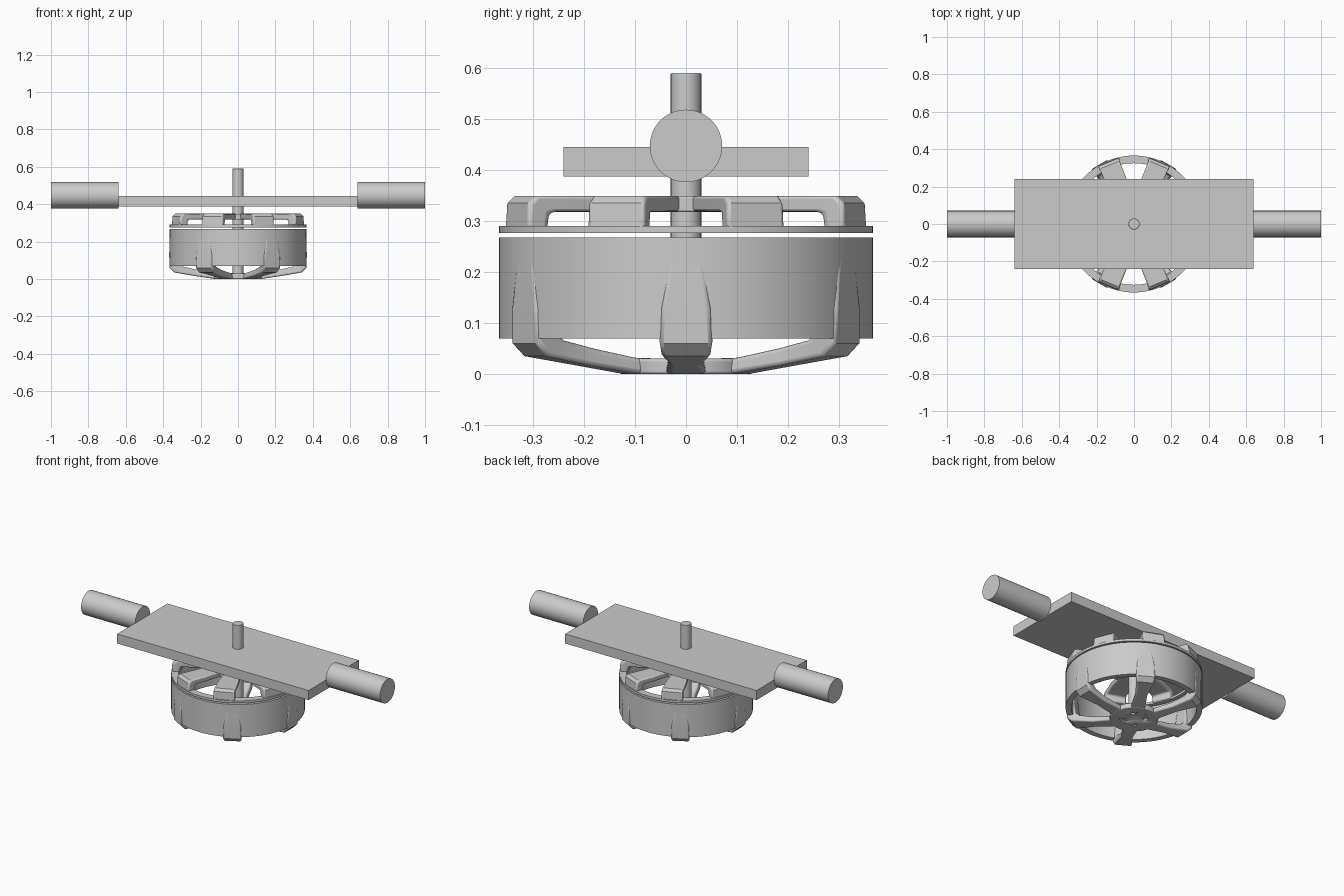
import bpy, bmesh, math
from math import sin, cos, pi, radians
from mathutils import Matrix

if "Cube" in bpy.data.objects:
    bpy.data.objects.remove(bpy.data.objects["Cube"])


def finish(bm, name, bevel=0.0, angle=35):
    bmesh.ops.recalc_face_normals(bm, faces=bm.faces)
    me = bpy.data.meshes.new(name)
    bm.to_mesh(me)
    bm.free()
    ob = bpy.data.objects.new(name, me)
    bpy.context.collection.objects.link(ob)
    bpy.ops.object.select_all(action='DESELECT')
    ob.select_set(True)
    bpy.context.view_layer.objects.active = ob
    bpy.ops.object.shade_smooth_by_angle(angle=radians(angle))
    if bevel:
        m = ob.modifiers.new("bevel", 'BEVEL')
        m.width = bevel
        m.segments = 3
        m.limit_method = 'ANGLE'
        m.angle_limit = radians(50)
    return ob


def ring(name, profile, n=96):
    """Closed (r, z) profile turned about z."""
    bm = bmesh.new()
    loops = [[bm.verts.new((r * cos(2*pi*i/n), r * sin(2*pi*i/n), z)) for r, z in profile]
             for i in range(n)]
    k = len(profile)
    for i in range(n):
        a, b = loops[i], loops[(i + 1) % n]
        for j in range(k):
            bm.faces.new((a[j], b[j], b[(j+1) % k], a[(j+1) % k]))
    return finish(bm, name)


def cylinder(name, r, depth, centre, axis='Z', n=48, bevel=0.0):
    bm = bmesh.new()
    rot = Matrix.Rotation(pi/2, 4, 'Y') if axis == 'X' else Matrix()
    bmesh.ops.create_cone(bm, cap_ends=True, segments=n, radius1=r, radius2=r, depth=depth,
                          matrix=Matrix.Translation(centre) @ rot)
    return finish(bm, name, bevel)


def arms(name, sections, count, start, bevel):
    """Lofted bent arms; section = (outer r, z), (inner r, z), outer and inner half width."""
    bm = bmesh.new()
    for k in range(count):
        rot = Matrix.Rotation(radians(start) + 2*pi*k/count, 4, 'Z')
        loops = []
        for (ro, zo), (ri, zi), wo, wi in sections:
            loops.append([bm.verts.new(rot @ Matrix.Translation(p).translation) for p in
                          ((ro, -wo, zo), (ro, wo, zo), (ri, wi, zi), (ri, -wi, zi))])
        for a, b in zip(loops, loops[1:]):
            for j in range(4):
                bm.faces.new((a[j], a[(j+1) % 4], b[(j+1) % 4], b[j]))
        bm.faces.new(loops[0])
        bm.faces.new(loops[-1])
    return finish(bm, name, bevel)


# Motor bell: hollow band
ring("motor_bell", [(0.366, 0.07), (0.366, 0.268), (0.335, 0.268), (0.335, 0.07)])

# Six lower spokes, rising up the outside of the bell
arms("lower_spokes", [
    ((0.364, 0.255), (0.335, 0.255), 0.03, 0.03),
    ((0.368, 0.13), (0.325, 0.13), 0.05, 0.045),
    ((0.366, 0.06), (0.318, 0.085), 0.054, 0.045),
    ((0.342, 0.035), (0.295, 0.066), 0.05, 0.04),
    ((0.23, 0.016), (0.22, 0.05), 0.033, 0.028),
    ((0.13, 0.001), (0.13, 0.032), 0.04, 0.034),
    ((0.06, 0.001), (0.06, 0.03), 0.03, 0.03)], 6, 0, 0.01)

# Lower hub with small screw holes
hub = cylinder("lower_hub", 0.13, 0.03, (0, 0, 0.015), bevel=0.005)
bm = bmesh.new()
for k in range(4):
    a = pi/4 + k*pi/2
    bmesh.ops.create_cone(bm, cap_ends=True, segments=20, radius1=0.013, radius2=0.013, depth=0.2,
                          matrix=Matrix.Translation((0.065*cos(a), 0.065*sin(a), 0.015)))
cutter = finish(bm, "hole_cutter")
cutter.hide_render = True
cutter.hide_set(True)
cut = hub.modifiers.new("holes", 'BOOLEAN')
cut.object = cutter
cut.solver = 'EXACT'

# Upper stand: thin base ring, eight bent arms and hub
ring("upper_base_ring", [(0.366, 0.276), (0.366, 0.29), (0.325, 0.29), (0.325, 0.276)])
arms("upper_arms", [
    ((0.36, 0.28), (0.315, 0.28), 0.062, 0.055),
    ((0.357, 0.335), (0.31, 0.315), 0.06, 0.055),
    ((0.342, 0.349), (0.295, 0.318), 0.058, 0.054),
    ((0.23, 0.349), (0.23, 0.318), 0.056, 0.054),
    ((0.11, 0.349), (0.11, 0.318), 0.042, 0.042)], 8, 22.5, 0.008)
cylinder("upper_hub", 0.155, 0.031, (0, 0, 0.333), bevel=0.004)

# Central shaft
cylinder("shaft", 0.03, 0.588, (0, 0, 0.296), n=32, bevel=0.003)

# Flat cross plate
bm = bmesh.new()
bmesh.ops.create_cube(bm, size=1, matrix=Matrix.Translation((0, 0, 0.416)) @
                      Matrix.Diagonal((1.28, 0.48, 0.058, 1)))
finish(bm, "cross_plate")

# Round end bars
for side, s in (("left", -1), ("right", 1)):
    cylinder(side + "_end_bar", 0.071, 0.362, (s * 0.819, 0, 0.447), axis='X')
